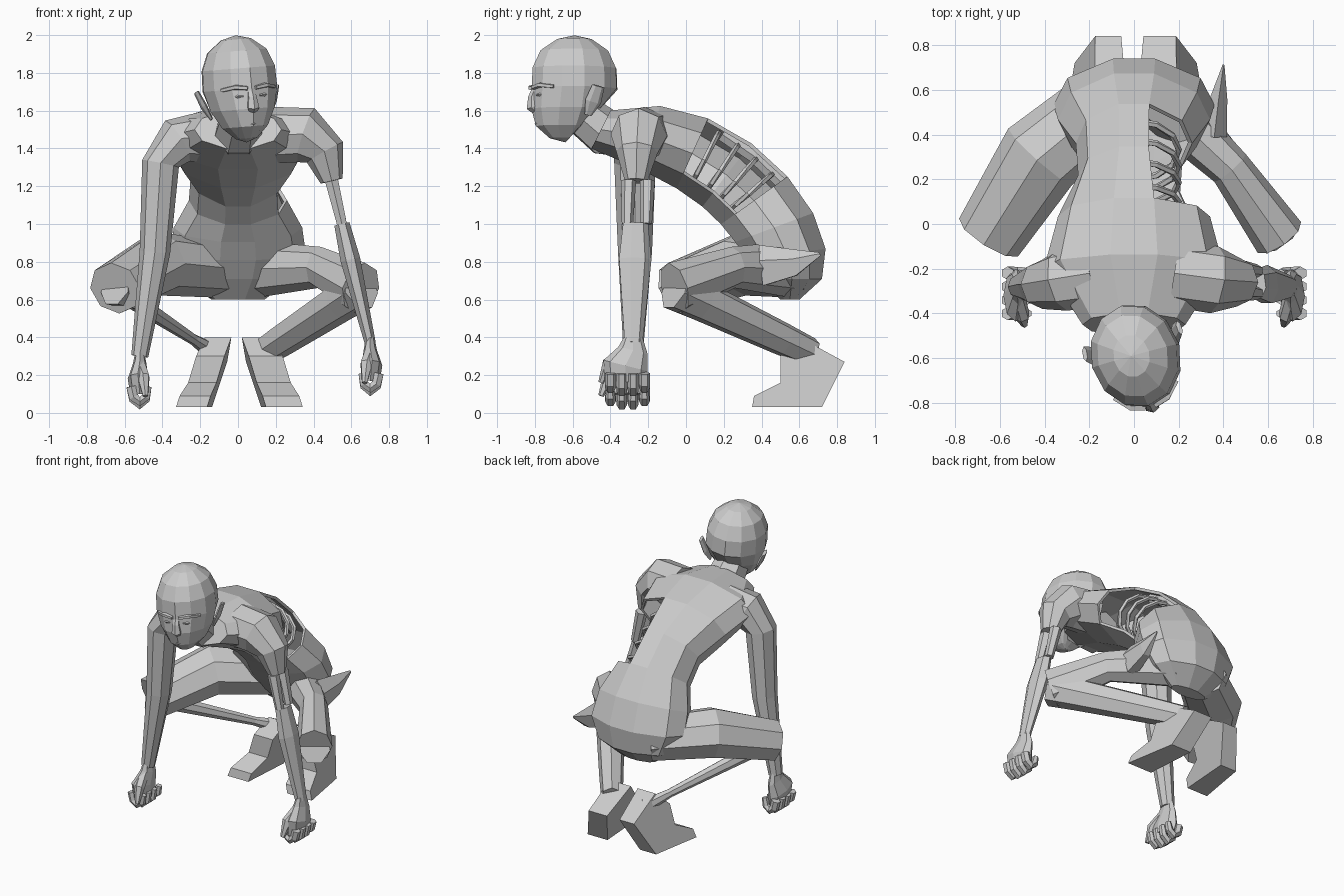
import bpy
import bmesh
from math import sin, cos, pi, tau
from mathutils import Vector, Matrix

cube = bpy.data.objects.get("Cube")
if cube:
    bpy.data.objects.remove(cube, do_unlink=True)

stone = bpy.data.materials.new("stone grey")
stone.use_nodes = True
stone.diffuse_color = (.6, .6, .6, 1)
shader = stone.node_tree.nodes["Principled BSDF"]
shader.inputs["Base Color"].default_value = stone.diffuse_color

UP = Vector((0, 0, 1))
BACKWARD = Vector((0, 1, 0))
SIDES = (("left", 1), ("right", -1))


def finish(name, bm, turn=None):
    """Turn a bmesh into a flat-shaded grey object."""
    bmesh.ops.recalc_face_normals(bm, faces=bm.faces)
    if turn:
        bmesh.ops.transform(bm, matrix=turn, verts=bm.verts)
    mesh = bpy.data.meshes.new(name)
    bm.to_mesh(mesh)
    bm.free()
    mesh.materials.append(stone)
    part = bpy.data.objects.new(name, mesh)
    bpy.context.collection.objects.link(part)
    return part


def skin(name, rings, turn=None, is_open=None):
    """Join rings of points into a closed body, skipping open faces."""
    bm = bmesh.new()
    loops = [[bm.verts.new(point) for point in ring] for ring in rings]
    count = len(loops[0])
    for row, (lower, upper) in enumerate(zip(loops, loops[1:])):
        for i in range(count):
            j = (i + 1) % count
            if not (is_open and is_open(row, i)):
                bm.faces.new((lower[i], lower[j], upper[j], upper[i]))
    bm.faces.new(loops[0])
    bm.faces.new(loops[-1])
    return finish(name, bm, turn)


def limb(name, path, radii, ref=BACKWARD, flat=1, sides=7, turn=None):
    """Tube along a path; radii run along ref, flat scales across it."""
    path = [Vector(point) for point in path]
    rings = []
    for k, (point, radius) in enumerate(zip(path, radii)):
        along = path[min(k + 1, len(path) - 1)] - path[max(k - 1, 0)]
        along.normalize()
        u = (ref - along * ref.dot(along)).normalized()
        v = along.cross(u) * flat
        angles = [tau * i / sides for i in range(sides)]
        rings.append([point + radius * (u * cos(a) + v * sin(a)) for a in angles])
    return skin(name, rings, turn)


def bezier(controls, t):
    """Point on a smooth curve, by repeated interpolation."""
    points = [Vector(point) for point in controls]
    while len(points) > 1:
        points = [a.lerp(b, t) for a, b in zip(points, points[1:])]
    return points[0]


# Torso: sections strung between the back curve and the belly curve
back_curve = ((0, .6, .6), (0, 1.06, .8), (0, .3, 1.8), (0, -.4, 1.6))
belly_curve = ((0, .5, .6), (0, .2, .9), (0, .3, 1.1), (0, -.5, 1.4))


def section(t, width, depth, angle):
    back, belly = bezier(back_curve, t), bezier(belly_curve, t)
    point = (back + belly) / 2 + (back - belly) * depth / 2 * cos(angle)
    point.x = width * sin(angle)
    return point


def boxy(angle):
    """Push an angle toward the corners for a fuller section."""
    return angle - sin(4 * angle) / 20


half_widths = (.14, .29, .36, .34, .26, .25, .34, .4, .23)
last = len(half_widths) - 1
torso = skin("torso", [
    [section(row / last, width, 1.05, boxy(tau * (i + .5) / 10)) for i in range(10)]
    for row, width in enumerate(half_widths)],
    is_open=lambda row, i: row in (4, 5) and i < 3)
wall = torso.modifiers.new("wall", 'SOLIDIFY')
wall.thickness = .02

# Ribs and spine inside the open left flank
for k in range(4):
    arc = [section(.53 + k * .06, .2, .8, pi * i / 6) for i in range(7)]
    limb("rib_%d" % (k + 1), arc, [.015] * len(arc), sides=5)
spine = [section(.4 + k / 10, 0, .8, 0) for k in range(4)]
limb("spine", spine, [.04] * len(spine), ref=Vector((1, 0, 0)), sides=6)

# Neck and head; the head turns toward the left and tilts a little
limb("neck", ((0, -.3, 1.46), (0, -.43, 1.48), (.02, -.58, 1.6)), (.12, .13, .11), ref=UP)
middle = Matrix.Translation((.01, -.59, 1.715))
turn = middle @ Matrix.Rotation(-.08, 4, 'Y') @ Matrix.Rotation(.27, 4, 'Z')
skull = bmesh.new()
bmesh.ops.create_uvsphere(skull, u_segments=12, v_segments=8, radius=1)
for vert in skull.verts:
    x, y, z = vert.co
    jaw = min(z, 0)
    nape = 1 + jaw if y > 0 else 1
    full = 1 + z * z * (1 - z * z) / 2
    vert.co = (x * full * .2 * (1 + jaw / 3), y * full * nape * .235 - jaw * jaw / 20, z * .285)
finish("head", skull, turn)

# Face, placed around the middle of the head
limb("nose", ((0, -.21, 0), (0, -.23, -.05), (0, -.23, -.1), (0, -.2, -.13)),
     (.02, .025, .035, .02), sides=6, turn=turn)
for name, height in (("upper_lip", -.165), ("lower_lip", -.19)):
    limb(name, ((-.06, -.17, height), (0, -.2, height), (.06, -.17, height)),
         (.01, .02, .01), flat=.7, sides=6, turn=turn)
for side, s in SIDES:
    limb(side + "_brow", ((s * .02, -.23, 0), (s * .08, -.21, .01), (s * .14, -.15, 0)),
         (.02, .025, .02), flat=.6, sides=5, turn=turn)
    limb(side + "_eye", ((s * .04, -.21, -.04), (s * .07, -.2, -.04), (s * .1, -.18, -.04)),
         (.015, .02, .01), flat=.7, sides=6, turn=turn)
    limb(side + "_ear", ((s * .16, .03, -.15), (s * .19, .05, -.08), (s * .22, .07, 0)),
         (.02, .045, .035), flat=.35, sides=6, turn=turn)


def hand(side, wrist, s):
    """Loosely curled hand below the wrist; s points inward."""
    def at(inward, y, z):
        return wrist + Vector((s * inward, y, z))

    limb(side + "_palm", (at(0, 0, .03), at(0, 0, -.04), at(-.01, -.04, -.12), at(0, -.04, -.2)),
         (.05, .08, .12, .11), flat=.45, sides=8)
    for i in range(4):
        y = .06 - i * .06
        length = .08 + sin(pi * i / 3) / 50
        curl = [at(-.045 * cos(a), y, -.16 - length * sin(a))
                for a in (pi * j / 4 for j in range(5))]
        limb("%s_finger_%d" % (side, i + 1), curl, (.03, .03, .028, .026, .02), sides=6)
    limb(side + "_thumb", (at(0, -.05, -.05), at(.02, -.13, -.11), at(.03, -.17, -.21)),
         (.035, .035, .015), sides=6)


# Right arm, full
chest = Vector((-.18, -.22, 1.46))
shoulder = Vector((-.32, -.25, 1.44))
deltoid = Vector((-.41, -.27, 1.32))
elbow = Vector((-.44, -.27, .85))
wrist = Vector((-.52, -.28, .3))
limb("right_arm", (chest, shoulder, deltoid, elbow, wrist),
     (.15, .14, .11, .09, .05), flat=.9, sides=8)
hand("right", wrist, 1)

# Left arm, its upper half wasted to two thin strips
chest = Vector((.18, -.22, 1.47))
shoulder = Vector((.36, -.25, 1.47))
deltoid = Vector((.46, -.26, 1.38))
elbow = Vector((.55, -.27, 1))
wrist = Vector((.7, -.28, .37))
stump = deltoid.lerp(elbow, .4)
limb("left_shoulder", (chest, shoulder, deltoid, stump), (.15, .15, .11, .06), sides=8)
for name, shift in (("front", -.04), ("back", .06)):
    offset = BACKWARD * shift
    limb("left_upper_arm_" + name, (stump + offset, elbow + offset), (.04, .03), sides=6)
limb("left_forearm", (elbow, elbow.lerp(wrist, .3), wrist), (.07, .09, .05), flat=.6)
hand("left", wrist, -1)

# Legs: heavy right thigh over a bare shin bone, lean left thigh over a full shin
thigh_middles = {"left": (.43, .25, .77), "right": (-.42, .3, .79)}
thigh_radii = {"left": (.15, .11, .14), "right": (.15, .17, .14)}
thigh_flat = {"left": .85, "right": 1.12}
shin_radii = {"left": (.12, .11, .09, .08), "right": (.1, .05, .03, .05)}
foot_width = {"left": .075, "right": .06}
foot_profile = ((.6, .4), (.84, .27), (.72, .03), (.35, .03), (.36, .09), (.5, .16), (.5, .3))
for side, s in SIDES:
    hip = Vector((s * .1, .56, .76))
    knee = Vector((s * .65, -.06, .66))
    ankle = Vector((s * .13, .66, .32))
    limb(side + "_thigh", (hip, thigh_middles[side], knee), thigh_radii[side],
         ref=UP, flat=thigh_flat[side], sides=8)
    limb(side + "_shin", (knee, knee.lerp(ankle, .2), knee.lerp(ankle, .8), ankle),
         shin_radii[side], ref=UP, flat=.9)
    # Foot splays outward and widens toward the ground and the toes
    rings = []
    for edge in (-1, 1):
        rings.append([(s * (.12 + (.27 - z) * .3 + (.8 - y) * .12)
                       + edge * (foot_width[side] + (.8 - y) / 20), y, z)
                      for y, z in foot_profile])
    skin(side + "_foot", rings)
limb("left_hip_flap", ((.36, .4, .77), (.38, .57, .79), (.4, .71, .84)),
     (.12, .08, .01), ref=UP, flat=.5, sides=5)
